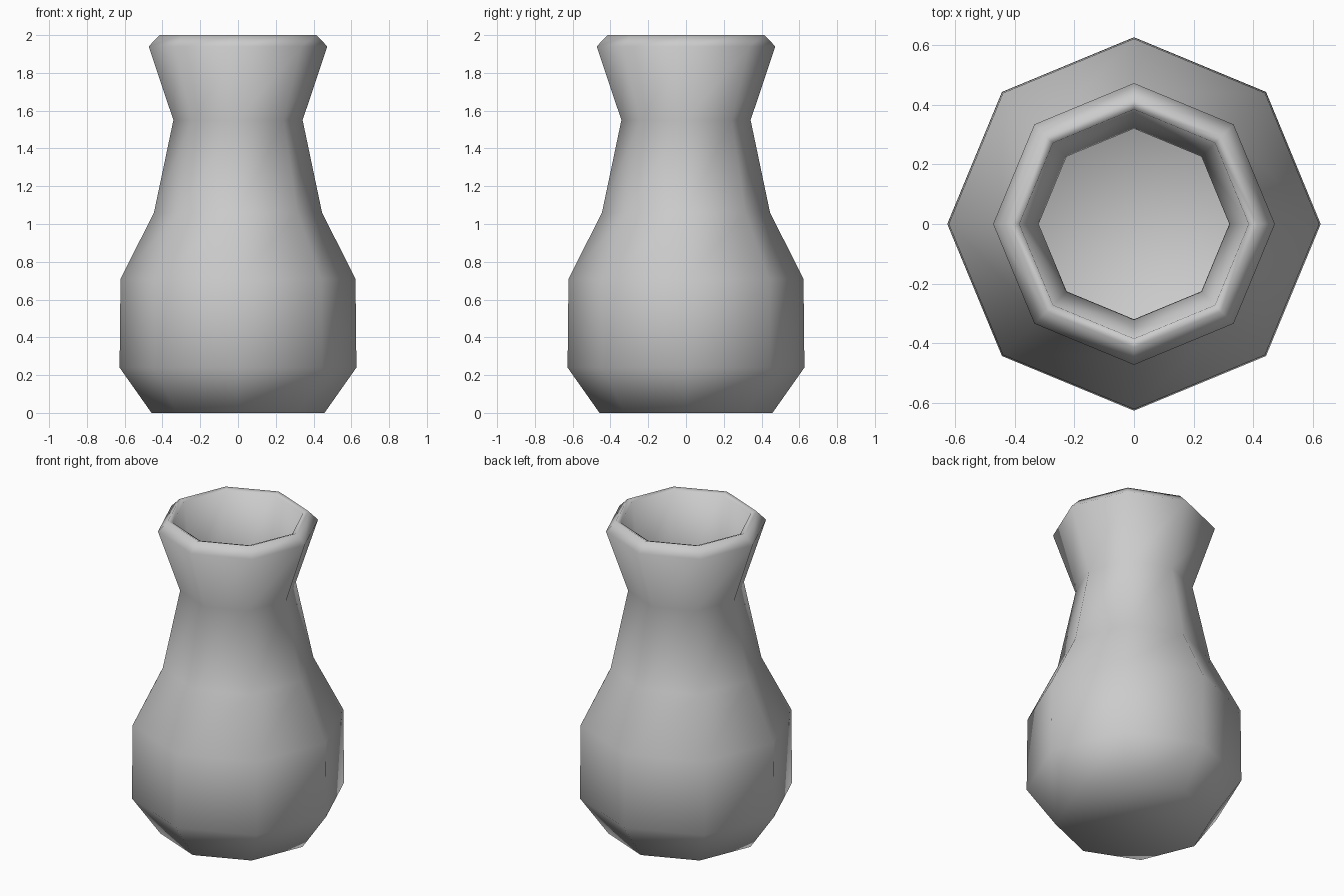
import bpy
import bmesh
from math import cos, sin, tau

cube = bpy.data.objects.get("Cube")
if cube:
    bpy.data.objects.remove(cube, do_unlink=True)

SIDES = 8

# Plain clay grey
clay = bpy.data.materials.new("clay grey")
clay.use_nodes = True
colour = (0.6, 0.6, 0.6, 1)
clay.diffuse_color = colour
clay.node_tree.nodes["Principled BSDF"].inputs["Base Color"].default_value = colour

# Wall profile as (radius, height): outside going up, over the lip, inside going down
outside = [(0.458, 0), (0.627, 0.24), (0.622, 0.71), (0.445, 1.06),
           (0.342, 1.55), (0.473, 1.94), (0.415, 2)]
inside = [(0.385, 1.99), (0.32, 1.55), (0.42, 1.07),
          (0.597, 0.7), (0.602, 0.25), (0.44, 0.03)]


def ring(bm, radius, height):
    return [bm.verts.new((radius * cos(tau * i / SIDES),
                          radius * sin(tau * i / SIDES), height))
            for i in range(SIDES)]


# Vase: stacked octagonal rings, closed by a base and an inner floor
bm = bmesh.new()
rings = [ring(bm, r, z) for r, z in outside + inside]
for low, high in zip(rings, rings[1:]):
    for i in range(SIDES):
        j = (i + 1) % SIDES
        bm.faces.new((low[i], low[j], high[j], high[i]))
bm.faces.new(rings[0][::-1])
bm.faces.new(rings[-1])

for face in bm.faces:
    face.smooth = True
mesh = bpy.data.meshes.new("vase")
bm.to_mesh(mesh)
bm.free()
mesh.materials.append(clay)
vase = bpy.data.objects.new("vase", mesh)
bpy.context.collection.objects.link(vase)
